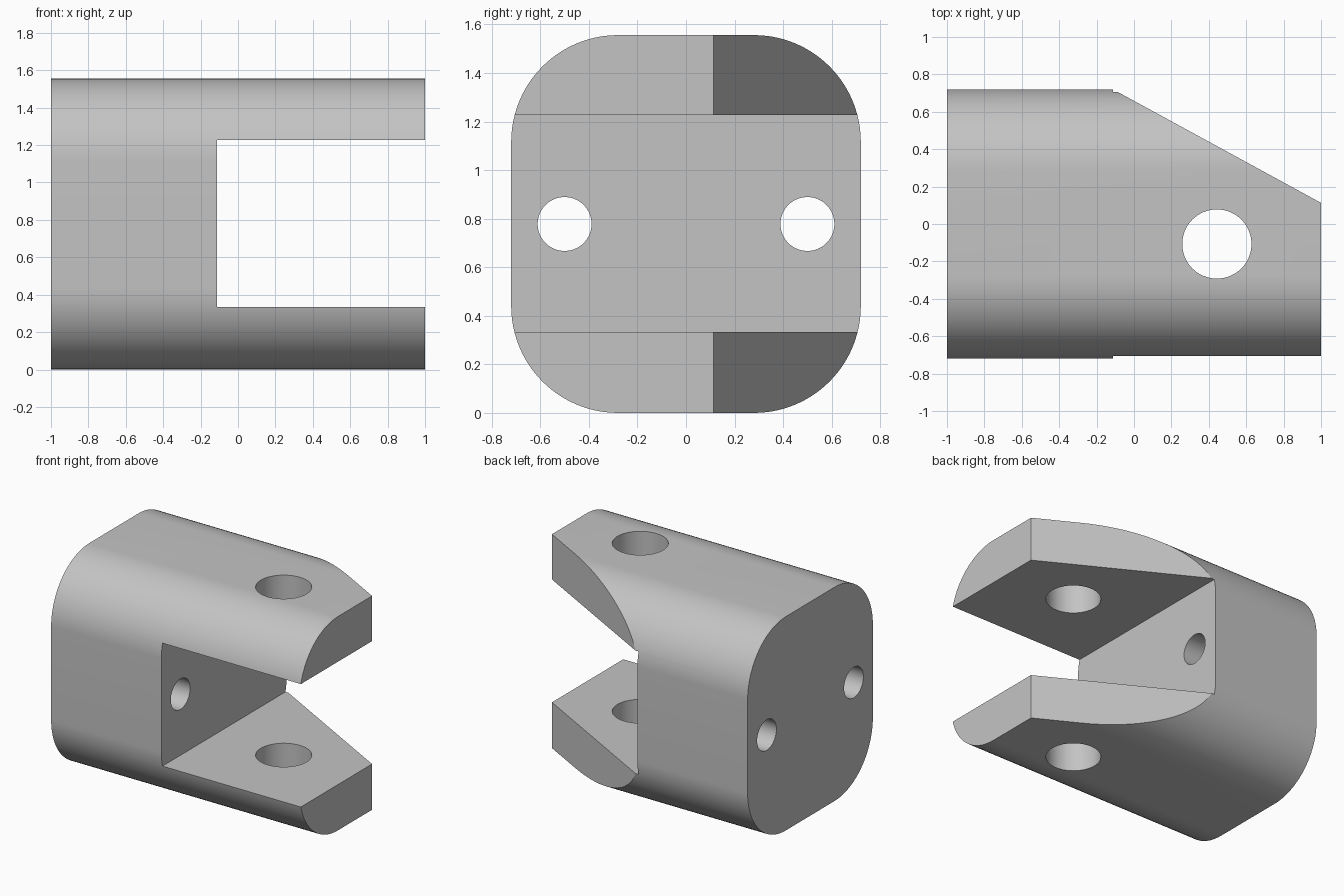
import bpy
import bmesh
import math
from mathutils import Matrix, Vector

if "Cube" in bpy.data.objects:
    bpy.data.objects.remove(bpy.data.objects["Cube"], do_unlink=True)

HALF_W, HEIGHT, RADIUS = 0.72, 1.556, 0.44
MID = HEIGHT / 2
SLOT_X, SLOT_LOW, SLOT_HIGH = -0.113, 0.333, 1.227

metal = bpy.data.materials.new("grey metal")
metal.use_nodes = True
colour = (0.55, 0.55, 0.55, 1)
metal.diffuse_color = colour
metal.node_tree.nodes["Principled BSDF"].inputs["Base Color"].default_value = colour


def prism(name, points, direction):
    """Extrude a closed outline along a direction."""
    bm = bmesh.new()
    face = bm.faces.new([bm.verts.new(p) for p in points])
    grown = bmesh.ops.extrude_face_region(bm, geom=[face])["geom"]
    verts = [g for g in grown if isinstance(g, bmesh.types.BMVert)]
    bmesh.ops.translate(bm, verts=verts, vec=direction)
    bmesh.ops.recalc_face_normals(bm, faces=bm.faces)
    mesh = bpy.data.meshes.new(name)
    bm.to_mesh(mesh)
    bm.free()
    mesh.materials.append(metal)
    obj = bpy.data.objects.new(name, mesh)
    bpy.context.collection.objects.link(obj)
    return obj


def drill(name, radius, depth, centre, rotation=Matrix()):
    """Make a round cutter."""
    ring = [(radius * math.cos(a), radius * math.sin(a), -depth / 2)
            for a in (math.tau * i / 64 for i in range(64))]
    obj = prism(name, ring, (0, 0, depth))
    obj.data.transform(Matrix.Translation(centre) @ rotation)
    return obj


# Rounded block running along x
outline = []
for quarter, (sy, sz) in enumerate([(1, 1), (-1, 1), (-1, -1), (1, -1)]):
    cy, cz = sy * (HALF_W - RADIUS), MID + sz * (MID - RADIUS)
    for step in range(25):
        a = math.pi / 2 * (quarter + step / 24)
        outline.append((-1, cy + RADIUS * math.cos(a), cz + RADIUS * math.sin(a)))
body = prism("clevis_body", outline, (2, 0, 0))

# Slot between the two arms
slot = prism("slot_cutter", [(SLOT_X, -1, SLOT_LOW), (2, -1, SLOT_LOW),
                             (2, -1, SLOT_HIGH), (SLOT_X, -1, SLOT_HIGH)], (0, 2, 0))

# Slanted back edge of the arms
start, end = Vector((SLOT_X, HALF_W, -1)), Vector((1, 0.113, -1))
run = end - start
slant = prism("slant_cutter", [start, end + run * 0.2, (1.3, 2, -1),
                               (SLOT_X, 2, -1)], (0, 0, 4))

# Pin hole through both arms, bolt holes through the base
cutters = [slot, slant, drill("pin_cutter", 0.185, 4, (0.443, -0.107, MID))]
turn = Matrix.Rotation(math.pi / 2, 4, "Y")
for side in (-1, 1):
    cutters.append(drill("bolt_cutter", 0.111, 4, (0, side * 0.5, MID), turn))

for cutter in cutters:
    cut = body.modifiers.new(cutter.name, "BOOLEAN")
    cut.operation = "DIFFERENCE"
    cut.solver = "EXACT"
    cut.object = cutter

# Bake the cuts, then remove the cutters
bpy.context.view_layer.update()
depsgraph = bpy.context.evaluated_depsgraph_get()
result = bpy.data.meshes.new_from_object(body.evaluated_get(depsgraph))
body.modifiers.clear()
body.data = result
for cutter in cutters:
    bpy.data.objects.remove(cutter, do_unlink=True)

bpy.ops.object.select_all(action="DESELECT")
body.select_set(True)
bpy.context.view_layer.objects.active = body
bpy.ops.object.shade_smooth_by_angle(angle=math.radians(25))
